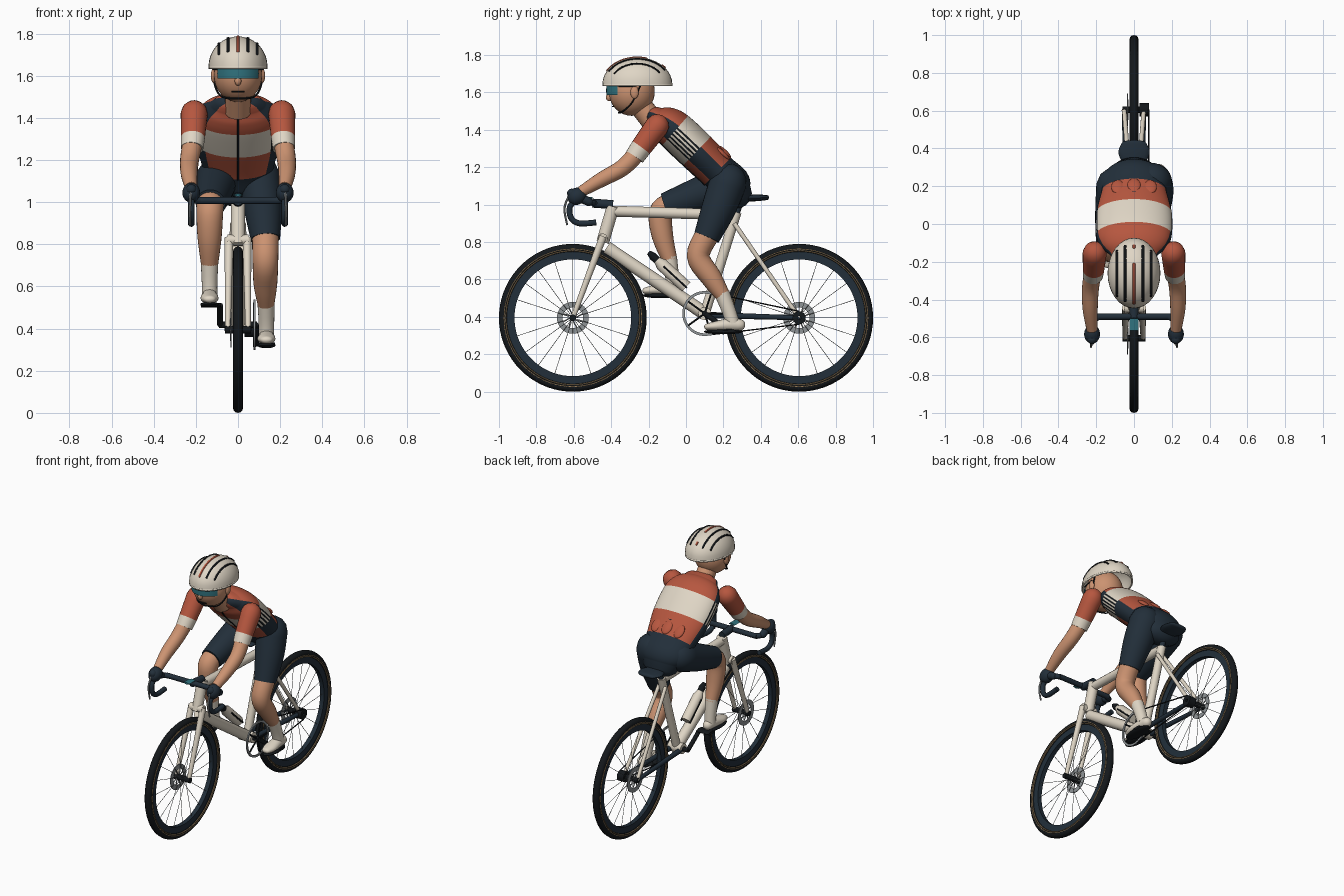
import bpy, bmesh
from math import sin, cos, pi, radians, sqrt
from mathutils import Vector, Matrix

if "Cube" in bpy.data.objects:
    bpy.data.objects.remove(bpy.data.objects["Cube"])

PALETTE = dict(cream=(.74, .67, .56), red=(.47, .095, .05), navy=(.016, .028, .042),
               black=(.007, .009, .011), skin=(.6, .29, .165), teal=(.03, .17, .21),
               tan=(.33, .22, .11), metal=(.28, .3, .31))
MATS = {}
for key, rgb in PALETTE.items():
    m = bpy.data.materials.new(key)
    m.use_nodes = True
    m.diffuse_color = (*rgb, 1)
    m.node_tree.nodes["Principled BSDF"].inputs["Base Color"].default_value = (*rgb, 1)
    MATS[key] = m
built = []


def finish(name, bm, mats):
    bmesh.ops.recalc_face_normals(bm, faces=bm.faces)
    me = bpy.data.meshes.new(name)
    bm.to_mesh(me)
    bm.free()
    for k in mats:
        me.materials.append(MATS[k])
    ob = bpy.data.objects.new(name, me)
    bpy.context.scene.collection.objects.link(ob)
    built.append(ob)
    return ob


def catmull(p, steps):
    out = []
    for i in range(len(p) - 1):
        a, b, c, d = p[max(i - 1, 0)], p[i], p[i + 1], p[min(i + 2, len(p) - 1)]
        for j in range(steps):
            t = j / steps
            out.append((b * 2 + (c - a) * t + (a * 2 - b * 5 + c * 4 - d) * t * t
                        + (b * 3 - a - c * 3 + d) * t ** 3) * .5)
    return out + [p[-1]]


def sweep(name, pts, mats, n=16, smooth=1, dome=(0, 0), rule=None):
    """Elliptical tube through (x, y, z, r) or (x, y, z, side r, other r); one material per span."""
    mats = [mats] if isinstance(mats, str) else mats
    knots = [Vector(p if len(p) == 5 else (*p, p[3])) for p in pts]
    path = catmull(knots, smooth)
    cen = [Vector(p[:3]) for p in path]
    rad = [(p[3], p[4]) for p in path]
    span = [min(i // smooth, len(mats) - 1) for i in range(len(path))]
    for end in (0, 1):
        if dome[end]:
            e, f = (-1, -2) if end else (0, 1)
            c, r = cen[e], rad[e]
            t = (c - cen[f]).normalized()
            for ang in (30, 55, 80):
                q, s = c + t * min(r) * sin(radians(ang)), cos(radians(ang))
                at = len(cen) if end else 0
                cen.insert(at, q)
                rad.insert(at, (r[0] * s, r[1] * s))
                span.insert(at, span[-1] if end else 0)
    names = list(dict.fromkeys(mats + (["navy", "cream", "black"] if rule else [])))
    bm, rings, u = bmesh.new(), [], None
    for i, c in enumerate(cen):
        t = (cen[min(i + 1, len(cen) - 1)] - cen[max(i - 1, 0)]).normalized()
        u = u or (Vector((0, 1, 0)) if abs(t.x) > .9 else Vector((1, 0, 0)))
        u = (u - t * t.dot(u)).normalized()
        v = t.cross(u)
        rings.append([bm.verts.new(c + u * rad[i][0] * cos(2 * pi * k / n)
                                   + v * rad[i][1] * sin(2 * pi * k / n)) for k in range(n)])
    for i in range(len(rings) - 1):
        for k in range(n):
            f = bm.faces.new((rings[i][k], rings[i][k - 1], rings[i + 1][k - 1], rings[i + 1][k]))
            m = mats[span[i]]
            f.material_index = names.index(rule(m, 2 * pi * (k - .5) / n, k) if rule else m)
    bm.faces.new(rings[0]).material_index = names.index(mats[0])
    bm.faces.new(rings[-1]).material_index = names.index(mats[span[-2]])
    return finish(name, bm, names)


def tube(name, a, b, r, mat, r2=None, n=12):
    return sweep(name, [(*a, r), (*b, r2 or r)], mat, n)


def ellipsoid(name, loc, size, mat, rot=0, cuts=()):
    bm = bmesh.new()
    bmesh.ops.create_uvsphere(bm, u_segments=32, v_segments=18, radius=1)
    bm.transform(Matrix.Translation(loc) @ Matrix.Rotation(rot, 4, 'X') @ Matrix.Diagonal((*size, 1)))
    for co, no in cuts:
        bmesh.ops.bisect_plane(bm, geom=bm.verts[:] + bm.edges[:] + bm.faces[:],
                               plane_co=co, plane_no=no, clear_outer=True)
    return finish(name, bm, [mat])


def lathe(name, y, z, profile, mat, n=72):
    """Closed (x, radius) profile spun around an axle along x."""
    bm = bmesh.new()
    rings = [[bm.verts.new((x, y + r * cos(2 * pi * k / n), z + r * sin(2 * pi * k / n)))
              for k in range(n)] for x, r in profile]
    for i in range(len(rings)):
        for k in range(n):
            bm.faces.new((rings[i - 1][k - 1], rings[i - 1][k], rings[i][k], rings[i][k - 1]))
    return finish(name, bm, [mat])


def circle(x, r, minor, n=12):
    return [(x + minor * sin(2 * pi * k / n), r + minor * cos(2 * pi * k / n)) for k in range(n)]


def band(x0, x1, r0, r1):
    return [(x0, r0), (x0, r1), (x1, r1), (x1, r0)]


# Wheels
AXLE, HZ = .605, .395
for label, y in (("front", -AXLE), ("rear", AXLE)):
    lathe(label + "_tyre", y, HZ, circle(0, .371, .024), "black")
    lathe(label + "_rim", y, HZ, band(-.015, .015, .312, .36), "navy")
    for s in (-1, 1):
        for r in (.358, .368):
            lathe(label + "_sidewall", y, HZ, circle(s * .0215, r, .0033, 6), "tan")
    for k in range(20):
        a = 2 * pi * k / 20
        tube(label + "_spoke", ((-1) ** k * .02, y + .02 * cos(a), HZ + .02 * sin(a)),
             (0, y + .32 * cos(a), HZ + .32 * sin(a)), .0016, "metal", n=5)
    for k in range(8):
        a = 2 * pi * k / 8
        tube(label + "_rotor_arm", (-.034, y + .015 * cos(a), HZ + .015 * sin(a)),
             (-.034, y + .058 * cos(a + .4), HZ + .058 * sin(a + .4)), .004, "metal", n=6)
    lathe(label + "_rotor", y, HZ, band(-.036, -.032, .055, .085), "metal")
    tube(label + "_hub", (-.062, y, HZ), (.062, y, HZ), .018, "black")

# Frame, fork and stays
BB = (0, .1, .418)
tube("top_tube", (0, -.4, .965), (0, .255, .945), .029, "cream")
tube("down_tube", (0, -.425, .77), BB, .036, "cream")
tube("seat_tube", BB, (0, .27, .96), .027, "cream")
tube("head_tube", (0, -.445, .8), (0, -.39, .99), .034, "cream")
tube("bottom_bracket", (-.05, *BB[1:]), (.05, *BB[1:]), .035, "cream")
tube("seat_post", (0, .265, .94), (0, .295, 1.03), .018, "navy")
tube("fork_crown", (-.05, -.445, .82), (.05, -.445, .82), .026, "cream")
for s in (-1, 1):
    tube("fork_blade", (s * .043, -.443, .83), (s * .048, -AXLE, HZ), .021, "cream", .013)
    tube("seat_stay", (s * .025, .258, .9), (s * .052, AXLE, HZ), .012, "cream")
    tube("chain_stay", (s * .035, .1, .41), (s * .052, AXLE, HZ), .017, "navy", .013)
sweep("saddle", [(0, .13, 1.032, .02, .012), (0, .27, 1.034, .035, .016),
                 (0, .37, 1.036, .082, .018), (0, .43, 1.038, .065, .014)],
      "navy", smooth=4, dome=(1, 1))

# Drivetrain
lathe("chainring", BB[1], BB[2], band(.074, .082, .106, .12), "metal")
lathe("cassette", AXLE, HZ, band(.03, .08, .01, .035), "black", 24)
for k in range(5):
    a = 2 * pi * k / 5
    tube("chainring_arm", (.078, *BB[1:]), (.078, BB[1] + .11 * cos(a), BB[2] + .11 * sin(a)), .006, "black", n=6)
for s in (-1, 1):
    tube("chain_run", (.078, .1, BB[2] + s * .117), (.078, AXLE, HZ + s * .035), .004, "black", n=6)
    py, pz = BB[1] + s * .13, BB[2] - s * .093
    tube("crank_arm", (s * .085, *BB[1:]), (s * .085, py, pz), .014, "black")
    sweep("pedal", [(s * .08, py, pz, .035, .01), (s * .175, py, pz, .035, .01)], "black")
tube("crank_axle", (-.09, *BB[1:]), (.09, *BB[1:]), .015, "black")

# Bottle in its cage
sweep("bottle", [(0, 0, .56, .034), (0, -.13, .68, .034), (0, -.155, .703, .02),
                 (0, -.175, .722, .022), (0, -.2, .745, .012)], ["cream", "cream", "black"])
for s in (-1, 1):
    tube("bottle_cage", (s * .034, .005, .555), (s * .034, -.12, .67), .006, "black", n=6)

# Handlebar, hoods and levers
tube("stem", (0, -.39, 1.0), (0, -.5, 1.008), .024, "navy")
tube("handlebar", (-.2, -.49, 1.008), (.2, -.49, 1.008), .017, "navy")
sweep("computer", [(0, -.5, 1.034, .024, .007), (0, -.565, 1.034, .024, .007)], "teal", 4)
for s in (-1, 1):
    sweep("drop_bar", [(s * .18, -.49, 1.008, .017), (s * .215, -.51, 1.012, .017),
                       (s * .222, -.575, 1.025, .017), (s * .222, -.62, .99, .016),
                       (s * .222, -.615, .93, .016), (s * .222, -.57, .9, .016),
                       (s * .222, -.48, .905, .016)], "navy", 12, smooth=4)
    sweep("hood", [(s * .222, -.52, 1.015, .023), (s * .222, -.61, 1.06, .026)], "navy", dome=(1, 1))
    sweep("brake_lever", [(s * .224, -.625, 1.05, .006), (s * .228, -.65, .98, .006),
                          (s * .228, -.635, .89, .005)], "metal", 8, smooth=4)

# Torso: leaning axis runs along D, back faces along N
D, N = Vector((0, .738, -.675)), Vector((0, .675, .738))
TORSO = [(-1.105, .975, .13, .058), (-1.06, .985, .175, .088), (-.985, .992, .2, .104),
         (-.825, .99, .2, .105), (-.67, .985, .172, .1), (-.57, .98, .165, .106), (-.52, .965, .13, .085)]


def jersey_rule(mat, a, k):
    if mat != "navy" and -.3 < sin(a) < .6:
        return "navy" if mat == "red" else ("black" if k % 2 else "cream")
    return mat


sweep("torso", [(*(D * t + N * s), w, h) for t, s, w, h in TORSO],
      ["red", "red", "cream", "red", "navy"], 64, smooth=5, dome=(1, 1), rule=jersey_rule)
sweep("zip", [(*(D * t + N * (s - h)), .005) for t, s, w, h in TORSO[:5]], "black", 8, smooth=5)
for i in (-1, 0, 1):
    ellipsoid("back_pocket", D * -.715 + N * (1.084 - .012 * abs(i)) + Vector((i * .085, 0, 0)),
              (.035, .048, .014), "red", radians(-42))
sweep("pocket_trim", [(-.1, *(D * -.768 + N * 1.073)[1:], .003), (0, *(D * -.768 + N * 1.09)[1:], .003),
                      (.1, *(D * -.768 + N * 1.073)[1:], .003)], "navy", 6, smooth=4)

# Arms
for s in (-1, 1):
    sweep("sleeve", [(s * .208, -.155, 1.42, .064), (s * .214, -.24, 1.305, .057),
                     (s * .218, -.275, 1.255, .053)], ["red", "cream"], 24, smooth=3, dome=(1, 0))
    sweep("arm", [(s * .214, -.25, 1.29, .048), (s * .23, -.335, 1.2, .045),
                  (s * .232, -.45, 1.135, .04), (s * .222, -.56, 1.07, .029)], "skin", 20, smooth=4)
    ellipsoid("glove", (s * .222, -.583, 1.045), (.042, .052, .045), "navy", .5)

# Legs: one reaching down, one raised
LEGS = {
    1: ([(.1, .225, 1.12, .1), (.118, .175, .98, .092), (.13, .11, .825, .07)],
        [(.13, .12, .85, .064), (.13, .065, .725, .061), (.13, .135, .61, .056), (.133, .2, .51, .039)],
        [(.133, .193, .525, .041), (.135, .23, .43, .037), (.135, .25, .365, .037)], (.2, .347)),
    -1: ([(.1, .2, 1.11, .1), (.118, .04, 1.045, .088), (.13, -.11, .992, .071)],
         [(.13, -.08, 1.0, .065), (.134, -.135, .955, .064), (.135, -.125, .83, .057), (.135, -.085, .7, .04)],
         [(.135, -.09, .72, .042), (.135, -.075, .62, .037), (.135, -.07, .56, .037)], (-.13, .54))}
for s, (shorts, leg, sock, (fy, fz)) in LEGS.items():
    flip = lambda pts: [(s * p[0], *p[1:]) for p in pts]
    sweep("shorts_leg", flip(shorts), "navy", 28, smooth=4, dome=(1, 0))
    sweep("leg", flip(leg), "skin", 24, smooth=5)
    sweep("sock", flip(sock), "cream", 20, smooth=3)
    sweep("shoe", [(s * .135, fy - .085, fz, .03, .018), (s * .135, fy - .04, fz + .004, .043, .026),
                   (s * .135, fy + .04, fz + .012, .037, .036), (s * .135, fy + .085, fz + .01, .032, .032)],
          "cream", smooth=4, dome=(1, 1))
    ellipsoid("sole", (s * .135, fy, fz - .026), (.044, .105, .014), "black")

# Head and face
sweep("neck", [(0, -.165, 1.43, .062), (0, -.26, 1.55, .06)], "skin", 24)
ellipsoid("head", (0, -.29, 1.605), (.115, .123, .13), "skin")
ellipsoid("nose", (0, -.41, 1.575), (.016, .018, .022), "skin")
sweep("mouth", [(-.03, -.388, 1.525, .004), (0, -.392, 1.525, .004), (.03, -.388, 1.525, .004)], "black", 6)
ellipsoid("visor", (0, -.29, 1.61), (.118, .137, .22), "teal",
          cuts=[((0, 0, 1.647), (0, 0, 1)), ((0, 0, 1.587), (0, 0, -1)), ((0, -.365, 0), (0, 1, 0))])
for s in (-1, 1):
    ellipsoid("ear", (s * .115, -.275, 1.6), (.014, .022, .034), "skin")
    tube("glasses_arm", (s * .1, -.36, 1.632), (s * .118, -.27, 1.632), .005, "black", n=6)
    sweep("chin_strap", [(s * .12, -.24, 1.645, .005), (s * .108, -.285, 1.55, .005),
                         (s * .075, -.335, 1.5, .005), (0, -.36, 1.492, .005)], "black", 6, smooth=4)

# Helmet with vents following its dome
HX, HY, HH, HC, HB = .14, .187, .142, -.26, 1.645
shell = ellipsoid("helmet", (0, HC, HB), (HX, HY, HH), "cream", cuts=[((0, 0, HB), (0, 0, -1))])
shell.modifiers.new("thickness", 'SOLIDIFY').thickness = .012


def vent(name, x, a0, a1, mat):
    k = sqrt(1 - (x / HX) ** 2)
    angles = [radians(a0 + (a1 - a0) * i / 10) for i in range(11)]
    sweep(name, [(x, HC + HY * k * cos(a), HB + HH * k * sin(a), .0075, .005) for a in angles],
          mat, 8, dome=(1, 1))


for x in (-.09, -.047, .047, .09):
    vent("helmet_vent", x, 35, 148, "black")
vent("helmet_stripe", 0, 75, 150, "red")
vent("helmet_rear_mark", 0, 38, 44, "red")

# Smooth shading with crisp edges
bpy.ops.object.select_all(action='DESELECT')
for ob in built:
    ob.select_set(True)
bpy.context.view_layer.objects.active = built[0]
bpy.ops.object.shade_smooth_by_angle(angle=radians(40))
